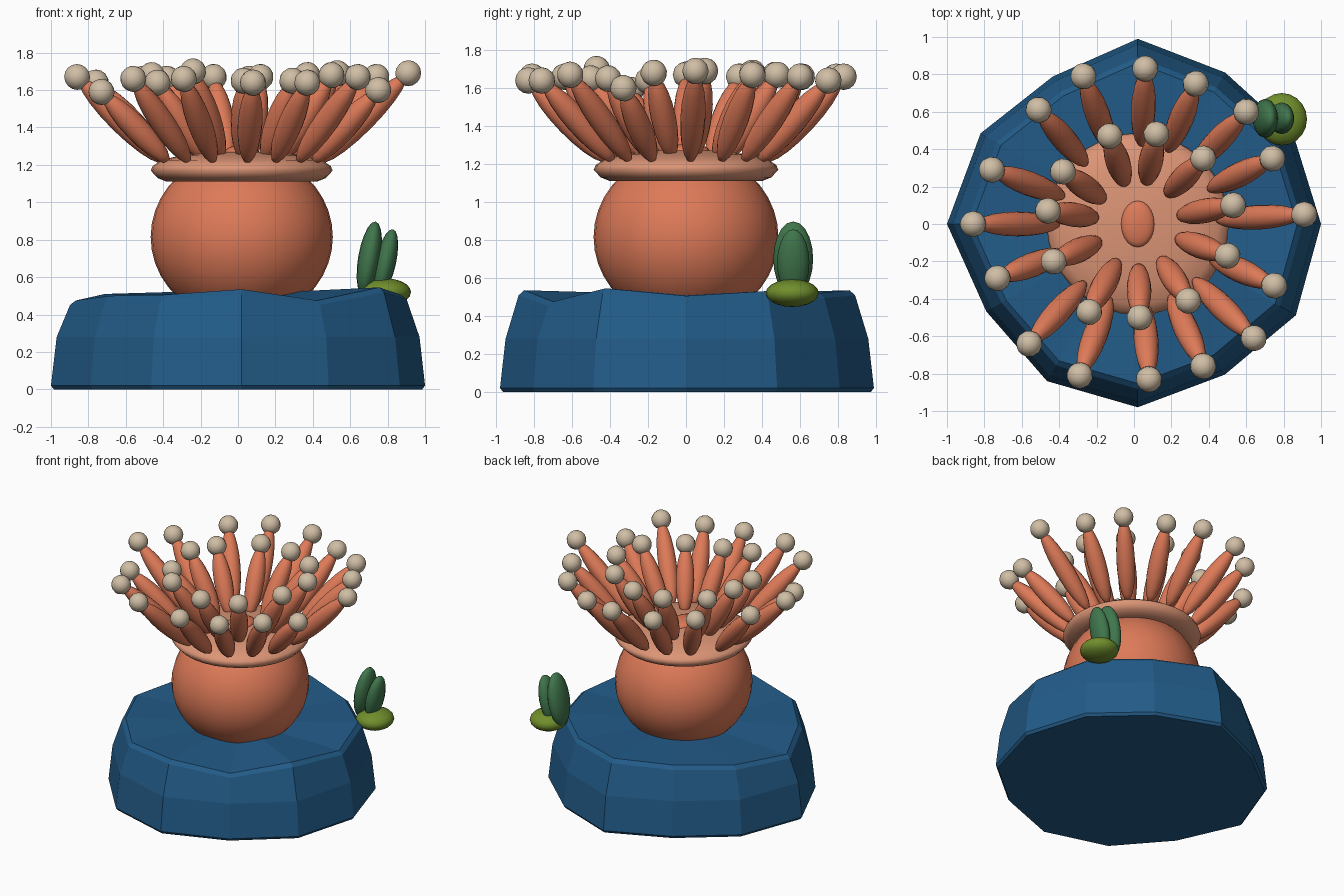
import bpy, bmesh, math
from mathutils import Vector, Matrix

if "Cube" in bpy.data.objects:
    bpy.data.objects.remove(bpy.data.objects["Cube"])


def material(name, r, g, b):
    lin = [((c / 255 + 0.055) / 1.055) ** 2.4 for c in (r, g, b)]
    m = bpy.data.materials.new(name)
    m.diffuse_color = (*lin, 1)
    m.use_nodes = True
    m.node_tree.nodes["Principled BSDF"].inputs["Base Color"].default_value = m.diffuse_color
    return m


BLUE = material("rock blue", 34, 91, 136)
CORAL = material("coral", 222, 122, 88)
PALE = material("pale coral", 220, 149, 118)
CREAM = material("cream", 208, 190, 165)
GREEN = material("leaf green", 64, 118, 76)
OLIVE = material("olive", 112, 142, 44)
CX = 0.02  # axis of the creature


def finish(bm, name, mat, smooth=True):
    bmesh.ops.recalc_face_normals(bm, faces=bm.faces)
    for f in bm.faces:
        f.smooth = smooth
    me = bpy.data.meshes.new(name)
    bm.to_mesh(me)
    bm.free()
    me.materials.append(mat)
    ob = bpy.data.objects.new(name, me)
    bpy.context.collection.objects.link(ob)
    return ob


def ellipsoid(name, mat, centre, radii, axis=(0, 0, 1), seg=16, rings=10):
    """Scaled sphere whose local z points along axis."""
    bm = bmesh.new()
    rot = Vector((0, 0, 1)).rotation_difference(Vector(axis)).to_matrix().to_4x4()
    mat4 = Matrix.Translation(centre) @ rot @ Matrix.Diagonal((*radii, 1))
    bmesh.ops.create_uvsphere(bm, u_segments=seg, v_segments=rings, radius=1, matrix=mat4)
    return finish(bm, name, mat)


# Rock: twelve-sided faceted drum with an uneven rim
rim_r = [0.98, 0.96, 0.935, 0.99, 0.91, 0.97, 1.02, 0.935, 0.97, 0.98, 0.93, 0.976]
rim_z = [0.505, 0.53, 0.52, 0.535, 0.52, 0.51, 0.475, 0.50, 0.505, 0.535, 0.475, 0.545]
bm = bmesh.new()
rings = []
for scale, z in ((0.985, 0), (1, 0.02), (0.97, 0.28), (0.90, 0.95), (0.87, 1)):
    ring = []
    for i in range(12):
        a = math.radians(30 * i)
        h = z if z < 0.5 else z * rim_z[i]
        ring.append(bm.verts.new((CX + rim_r[i] * scale * math.cos(a),
                                  rim_r[i] * scale * math.sin(a), h)))
    rings.append(ring)
bm.faces.new(rings[0])
for lo, hi in zip(rings, rings[1:]):
    for i in range(12):
        j = (i + 1) % 12
        bm.faces.new((lo[i], lo[j], hi[j], hi[i]))
hub = bm.verts.new((CX, 0, 0.51))
for i in range(12):
    bm.faces.new((rings[-1][i], rings[-1][(i + 1) % 12], hub))
finish(bm, "rock", BLUE, smooth=False)

# Body
ellipsoid("body", CORAL, (CX, 0, 0.815), (0.487, 0.487, 0.455), seg=32, rings=20)

# Collar with domed top, lathed
bm = bmesh.new()
profile = [(0.34, 1.11), (0.40, 1.11), (0.45, 1.13), (0.487, 1.17), (0.475, 1.195),
           (0.43, 1.225), (0.33, 1.25), (0.18, 1.27), (0, 1.275)]
verts = [bm.verts.new((CX + r, 0, z)) for r, z in profile]
edges = [bm.edges.new(p) for p in zip(verts, verts[1:])]
bmesh.ops.spin(bm, geom=verts + edges, cent=(CX, 0, 0), axis=(0, 0, 1),
               angle=math.tau, steps=32, use_duplicate=False)
bmesh.ops.remove_doubles(bm, verts=bm.verts, dist=0.0005)
finish(bm, "collar", PALE)

# Mouth
ellipsoid("mouth", CORAL, (CX, 0, 1.27), (0.09, 0.125, 0.035), seg=20)

# Tentacles: tip positions of the outer and inner rings
outer = [(.06, .83, 1.66), (.33, .75, 1.64), (.60, .60, 1.66), (.74, .35, 1.67),
         (.91, .05, 1.69), (.75, -.33, 1.60), (.64, -.61, 1.67), (.37, -.76, 1.64),
         (.08, -.83, 1.64), (-.29, -.81, 1.66), (-.56, -.64, 1.66), (-.73, -.29, 1.59),
         (-.86, 0, 1.67), (-.76, .29, 1.64), (-.51, .61, 1.66), (-.27, .79, 1.66)]
inner = [(.12, .48, 1.67), (.37, .35, 1.68), (.53, .10, 1.69), (.50, -.17, 1.68),
         (.29, -.41, 1.65), (.03, -.50, 1.65), (-.24, -.47, 1.70), (-.43, -.20, 1.64),
         (-.46, .07, 1.68), (-.38, .28, 1.66), (-.13, .47, 1.67)]
for label, tips, root_r, root_z in (("outer", outer, 0.42, 1.215), ("inner", inner, 0.22, 1.23)):
    for x, y, z in tips:
        tip = Vector((x, y, z))
        out = Vector((x - CX, y, 0)).normalized()
        root = Vector((CX, 0, root_z)) + out * root_r
        axis = (tip - root).normalized()
        end = tip - axis * 0.02
        ellipsoid(label + "_tentacle", CORAL, (root + end) / 2,
                  (0.066, 0.066, (end - root).length / 2), axis)
        ellipsoid(label + "_tentacle_tip", CREAM, tip, (0.07, 0.07, 0.07), axis, 14, 8)

# Plant on the rim of the rock
ellipsoid("plant_base", OLIVE, (0.79, 0.56, 0.52), (0.135, 0.14, 0.073), seg=20)
ellipsoid("tall_leaf", GREEN, (0.702, 0.565, 0.70), (0.06, 0.105, 0.20), (0.17, 0, 1))
ellipsoid("short_leaf", GREEN, (0.79, 0.565, 0.68), (0.055, 0.085, 0.18), (0.22, 0, 1))
